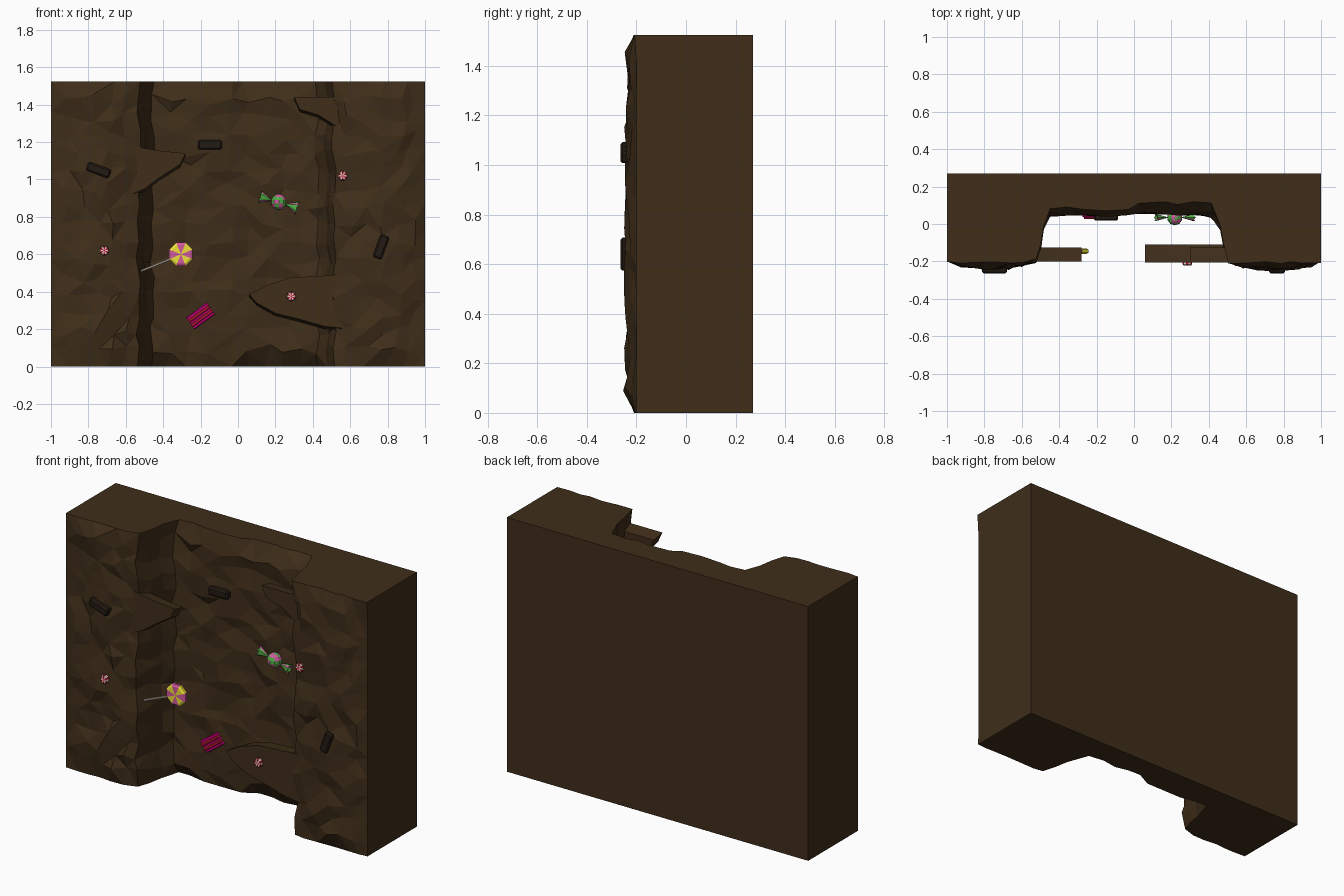
import bpy, bmesh, math, random
from mathutils import Vector, Matrix
from mathutils.bvhtree import BVHTree

if "Cube" in bpy.data.objects:
    bpy.data.objects.remove(bpy.data.objects["Cube"])

random.seed(7)
H, BACK = 1.525, 0.27


def mat(name, r, g, b):
    m = bpy.data.materials.new(name)
    m.diffuse_color = (r, g, b, 1)
    m.use_nodes = True
    m.node_tree.nodes["Principled BSDF"].inputs["Base Color"].default_value = m.diffuse_color
    return m


BROWN = mat("chocolate", 0.05, 0.027, 0.01)
DARK = mat("dark_chocolate", 0.018, 0.011, 0.007)
PINK = mat("pink", 0.65, 0.10, 0.35)
YELLOW = mat("yellow", 0.85, 0.75, 0.04)
GREEN = mat("green", 0.08, 0.42, 0.06)
MAGENTA = mat("magenta", 0.70, 0.0, 0.25)
RED = mat("red", 0.50, 0.01, 0.04)
WHITE = mat("cream", 0.75, 0.65, 0.55)


def finish(bm, name, mats, loc=(0, 0, 0), rot=None):
    bmesh.ops.recalc_face_normals(bm, faces=bm.faces)
    me = bpy.data.meshes.new(name)
    bm.to_mesh(me)
    bm.free()
    for m in mats:
        me.materials.append(m)
    ob = bpy.data.objects.new(name, me)
    ob.matrix_world = Matrix.Translation(loc) @ (rot or Matrix())
    bpy.context.collection.objects.link(ob)
    return ob


def tilt(deg):
    # counter-clockwise turn as seen from the front
    return Matrix.Rotation(-math.radians(deg), 4, 'Y')


# Rock wall: plan profile swept upward with faceted jitter
profile = [(-1, -.2), (-.92, -.215), (-.84, -.225), (-.76, -.235), (-.68, -.23), (-.6, -.215),
           (-.53, -.195), (-.505, -.11), (-.49, -.02), (-.455, .055), (-.37, .06), (-.27, .06),
           (-.16, .055), (-.05, .06), (.05, .065), (.15, .065), (.25, .06), (.34, .055),
           (.42, .05), (.47, -.02), (.485, -.11), (.51, -.195), (.59, -.22), (.68, -.235),
           (.77, -.24), (.86, -.23), (.93, -.215), (1, -.2)]
rows, cols = 17, len(profile)
bm = bmesh.new()
grid = []
for j in range(rows):
    t = j / (rows - 1)
    edge = j in (0, rows - 1)
    row = []
    shift = random.uniform(-.015, .01)
    for i, (x, y) in enumerate(profile):
        side = i in (0, cols - 1)
        channel = 8 < i < 19
        wall = 6 <= i <= 9 or 18 <= i <= 21
        z = t * H
        if not edge:
            z += random.uniform(-.03, .03)
        if wall:
            x += shift * (1 if x < 0 else -1)
        elif not side:
            x += random.uniform(-.025, .025)
        if not side:
            y += random.uniform(-.017, .014)
        if edge and channel:
            y += .03 + .03 * (i > 13)
        elif edge and not wall:
            y = -.2 - random.uniform(0, .012)
        row.append(bm.verts.new((x, y, z)))
    grid.append(row)
for a, b in zip(grid, grid[1:]):
    for i in range(cols - 1):
        bm.faces.new((a[i], a[i + 1], b[i + 1], b[i]))
bmesh.ops.triangulate(bm, faces=bm.faces[:], quad_method='SHORT_EDGE')
bm.normal_update()
rock = BVHTree.FromBMesh(bm)
c = [bm.verts.new((x, BACK, z)) for x, z in ((-1, 0), (1, 0), (1, H), (-1, H))]
bm.faces.new(c)
bm.faces.new(grid[0] + [c[1], c[0]])
bm.faces.new(grid[-1] + [c[2], c[3]])
bm.faces.new([r[0] for r in grid] + [c[3], c[0]])
bm.faces.new([r[-1] for r in grid] + [c[2], c[1]])
finish(bm, "rock_wall", [BROWN])


def surface(x, z):
    return rock.ray_cast(Vector((x, -2, z)), Vector((0, 1, 0)))[0].y


# Thin ledges jutting out of the channel sides
def ledge(name, pts, y0, y1):
    b = bmesh.new()
    f = b.faces.new([b.verts.new((x, y0, z)) for x, z in pts])
    new = bmesh.ops.extrude_face_region(b, geom=[f])["geom"]
    for v in [g for g in new if isinstance(g, bmesh.types.BMVert)]:
        v.co.y = y1
        v.co.z -= .015
    finish(b, name, [BROWN])


ledge("left_ledge", [(-.57, .92), (-.5, .95), (-.42, 1.01), (-.31, 1.08), (-.28, 1.14),
                     (-.43, 1.155), (-.57, 1.18)], -.2, -.125)
ledge("lower_right_ledge", [(.06, .385), (.1, .34), (.2, .285), (.32, .255), (.46, .215),
                            (.6, .2), (.62, .5), (.45, .485), (.28, .475), (.17, .44)], -.205, -.11)
ledge("upper_right_ledge", [(.3, 1.44), (.33, 1.375), (.43, 1.345), (.5, 1.3), (.58, 1.25),
                            (.62, 1.46), (.5, 1.44)], -.205, -.125)


# Dark chocolate pieces with bevelled edges
def bar(name, x, y, z, angle):
    b = bmesh.new()
    bmesh.ops.create_cube(b, size=1, matrix=Matrix.Diagonal((.13, .045, .05, 1)))
    bmesh.ops.bevel(b, geom=b.edges[:], offset=.009, segments=1, affect='EDGES')
    finish(b, name, [DARK], (x, y, z), tilt(angle))


bar("chocolate_piece_left", -.745, -.242, 1.05, -20)
bar("chocolate_piece_middle", -.15, .04, 1.185, 0)
bar("chocolate_piece_right", .765, -.242, .64, 70)


# Round sweets made of coloured wedges, facing the front
def disc(name, r, depth, n, mats, loc):
    b = bmesh.new()
    rings = []
    for y, s in ((-depth / 2, .8), (-depth / 4, 1), (depth / 4, 1), (depth / 2, .8)):
        rings.append([b.verts.new((r * s * math.cos(math.tau * (k + .5) / n), y,
                                   r * s * math.sin(math.tau * (k + .5) / n))) for k in range(n)])
    caps = [b.verts.new((0, y, 0)) for y in (-depth / 2, depth / 2)]
    for k in range(n):
        m = (k + 1) % n
        fs = [b.faces.new((p[k], p[m], q[m], q[k])) for p, q in zip(rings, rings[1:])]
        fs += [b.faces.new((caps[0], rings[0][k], rings[0][m])),
               b.faces.new((caps[1], rings[3][k], rings[3][m]))]
        for f in fs:
            f.material_index = k % len(mats)
    return finish(b, name, mats, loc)


disc("lollipop_head", .068, .03, 8, [YELLOW, PINK], (-.305, -.145, .6))
for label, x, z, y in (("left", -.715, .62, None), ("upper", .56, 1.02, None), ("ledge", .285, .375, -.21)):
    y = surface(x, z) - .005 if y is None else y
    disc("mint_" + label, .026, .024, 12, [RED, WHITE], (x, y, z))


# Rods between two points
def rod(name, p, q, r, n, m):
    p, q = Vector(p), Vector(q)
    b = bmesh.new()
    bmesh.ops.create_cone(b, cap_ends=True, segments=n, radius1=r, radius2=r, depth=(q - p).length)
    finish(b, name, [m], (p + q) / 2, (q - p).to_track_quat('Z', 'Y').to_matrix().to_4x4())


rod("lollipop_stick", (-.34, -.145, .583), (-.525, -.145, .508), .006, 6, WHITE)

# Bundle of fruit strings
y = surface(-.2, .27) - .008
d, n = Vector((.055, 0, .04)), Vector((-.588, 0, .809))
for k in range(5):
    c0 = Vector((-.2, y - (k % 2) * .012, .27)) + n * (k - 2) * .014
    rod(f"fruit_string_{k}", c0 - d, c0 + d, .01, 6, (MAGENTA, RED)[k % 2])

# Wrapped sweet: speckled ball with two flared wrapper ends
ball = Vector((.218, .035, .88))
b = bmesh.new()
bmesh.ops.create_uvsphere(b, u_segments=10, v_segments=7, radius=.043)
for f in b.faces:
    f.material_index = int(random.random() < .45)
finish(b, "wrapped_sweet", [GREEN, PINK], ball)
for label, angle in (("left", 165), ("right", -18)):
    b = bmesh.new()
    vs = []
    for k in range(12):
        a = math.tau * k / 12
        s = 1 if k % 2 else .8
        vs.append(b.verts.new((.1 + .008 * (k % 2), .022 * s * math.cos(a), .036 * s * math.sin(a))))
    tip, mid = b.verts.new((.034, 0, 0)), b.verts.new((.08, 0, 0))
    for k in range(12):
        for v in (tip, mid):
            f = b.faces.new((v, vs[k], vs[(k + 1) % 12]))
            f.material_index = int(k % 4 == 0)
    finish(b, "wrapper_" + label, [GREEN, PINK], ball, tilt(angle))
